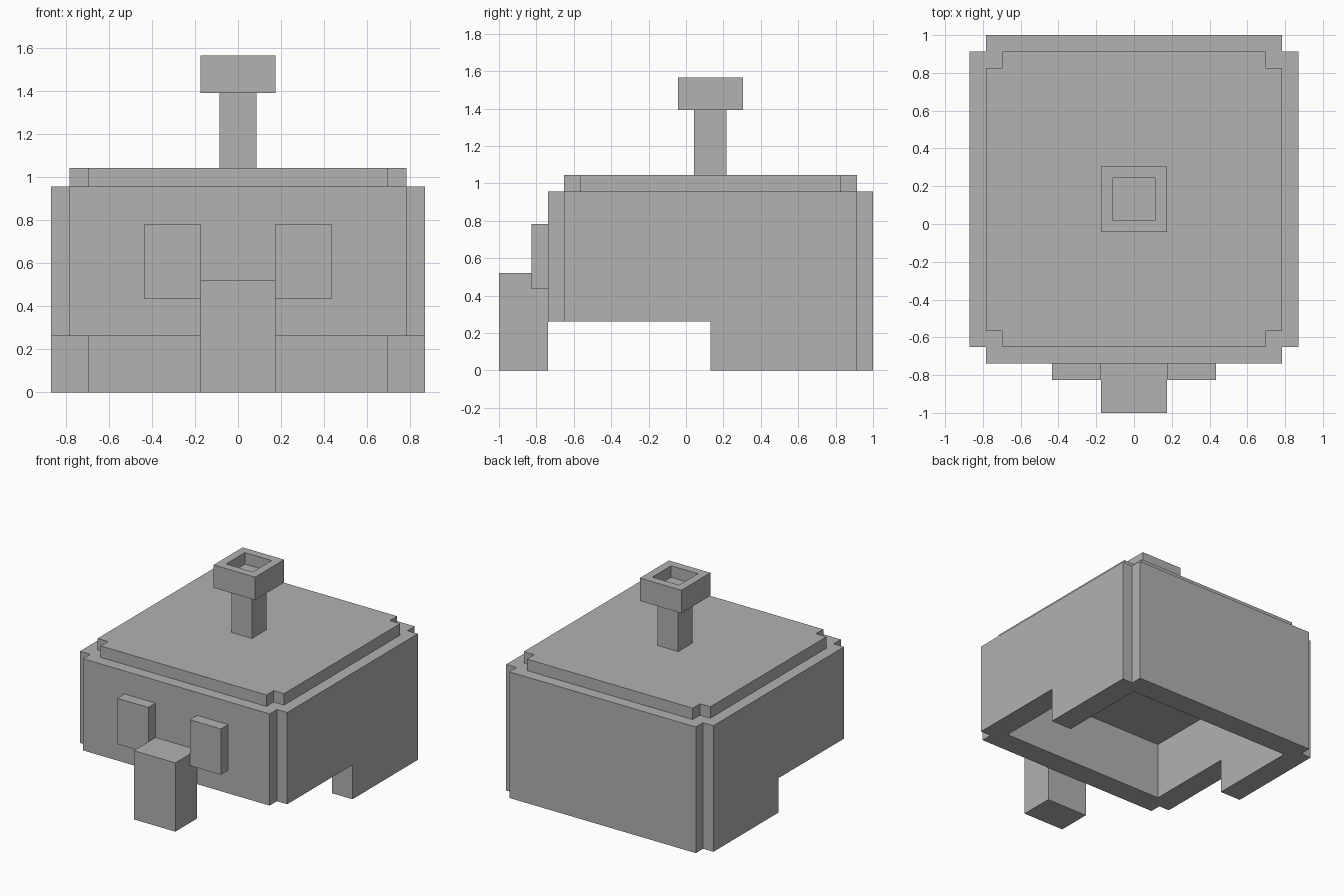
import bpy
import bmesh
from mathutils import Vector

if "Cube" in bpy.data.objects:
    bpy.data.objects.remove(bpy.data.objects["Cube"], do_unlink=True)

U = 2 / 23  # block unit: the model is 23 blocks long

grey = bpy.data.materials.new("plain grey")
grey.use_nodes = True
colour = (0.445, 0.445, 0.445, 1)
grey.diffuse_color = colour
grey.node_tree.nodes["Principled BSDF"].inputs["Base Color"].default_value = colour


def prism(name, outline, bottom, top, sink=None):
    """Extrude a plan outline, in blocks with y from the front tip.
    sink = (rim width, depth) hollows the top."""
    bm = bmesh.new()
    base = bm.faces.new([bm.verts.new((x * U, y * U - 1, bottom * U)) for x, y in outline])
    new = bmesh.ops.extrude_face_region(bm, geom=[base], use_keep_orig=True)["geom"]
    lift = Vector((0, 0, (top - bottom) * U))
    bmesh.ops.translate(bm, vec=lift, verts=[g for g in new if isinstance(g, bmesh.types.BMVert)])
    bmesh.ops.recalc_face_normals(bm, faces=bm.faces)
    if sink:
        lid = max(bm.faces, key=lambda f: f.calc_center_median().z)
        bmesh.ops.inset_region(bm, faces=[lid], thickness=sink[0] * U)
        floor = bmesh.ops.extrude_discrete_faces(bm, faces=[lid])["faces"][0]
        bmesh.ops.translate(bm, vec=(0, 0, -sink[1] * U), verts=floor.verts)
    mesh = bpy.data.meshes.new(name)
    bm.to_mesh(mesh)
    bm.free()
    mesh.materials.append(grey)
    obj = bpy.data.objects.new(name, mesh)
    bpy.context.collection.objects.link(obj)
    return obj


def rect(x0, x1, y0, y1):
    return [(x0, y0), (x1, y0), (x1, y1), (x0, y1)]


def notched(half, y0, y1):
    """Rectangle with a one-block square notch in each corner."""
    a, b = half, half - 1
    return [(-b, y0), (b, y0), (b, y0 + 1), (a, y0 + 1), (a, y1 - 1), (b, y1 - 1),
            (b, y1), (-b, y1), (-b, y1 - 1), (-a, y1 - 1), (-a, y0 + 1), (-b, y0 + 1)]


def cut(target, cutter):
    cutter.hide_render = True
    mod = target.modifiers.new("cut", 'BOOLEAN')
    mod.operation = 'DIFFERENCE'
    mod.solver = 'EXACT'
    mod.object = cutter
    bpy.context.view_layer.objects.active = target
    bpy.ops.object.modifier_apply(modifier=mod.name)
    bpy.data.objects.remove(cutter, do_unlink=True)


# Hollow body, open below, with the front half raised off the ground
body = prism("body", notched(10, 3, 23), 0, 11)
cut(body, prism("cavity_cutter", rect(-8, 8, 5, 21), -2, 8))
cut(body, prism("front_clearance_cutter", rect(-12, 12, 1, 13), -2, 3))

# Stepped roof
prism("roof", notched(9, 4, 22), 11, 12)

# Stem with a hollow cap on the roof
prism("stem", rect(-1, 1, 12, 14), 12, 16)
prism("stem_cap", rect(-2, 2, 11, 15), 16, 18, sink=(1, 1))

# Front post between two raised panels
prism("front_post", rect(-2, 2, 0, 3), 0, 6)
prism("left_panel", rect(2, 5, 2, 3), 5, 9)
prism("right_panel", rect(-5, -2, 2, 3), 5, 9)
